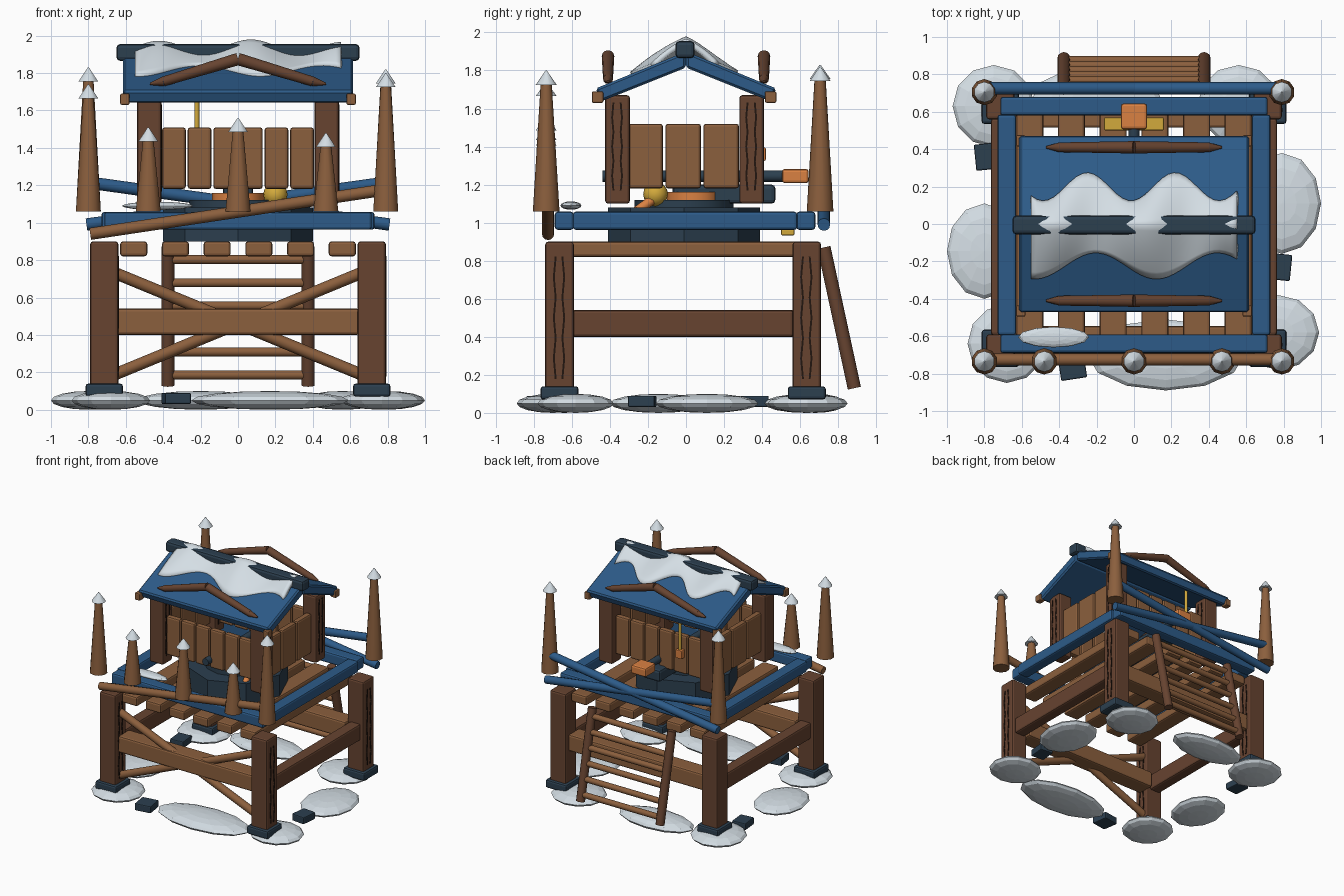
import bpy, bmesh, math
from mathutils import Vector

cube = bpy.data.objects.get("Cube")
if cube:
    bpy.data.objects.remove(cube, do_unlink=True)


def material(name, r, g, b):
    m = bpy.data.materials.new(name)
    m.use_nodes = True
    m.diffuse_color = (r, g, b, 1)
    m.node_tree.nodes["Principled BSDF"].inputs["Base Color"].default_value = (r, g, b, 1)
    return m


WOOD = material("wood", .26, .115, .047)
DARK = material("dark_wood", .135, .057, .03)
BLUE = material("blue_paint", .026, .105, .25)
SLATE = material("slate", .025, .05, .078)
SNOW = material("snow", .66, .73, .78)
ORANGE = material("orange", .7, .22, .055)
GOLD = material("gold", .65, .4, .045)
CRACK = material("crack", .016, .008, .005)


def finish(bm, name, mat, loc=(0, 0, 0), smooth=False):
    me = bpy.data.meshes.new(name)
    bmesh.ops.recalc_face_normals(bm, faces=bm.faces)
    bm.to_mesh(me)
    bm.free()
    me.materials.append(mat)
    for p in me.polygons:
        p.use_smooth = smooth
    ob = bpy.data.objects.new(name, me)
    ob.location = loc
    bpy.context.scene.collection.objects.link(ob)
    return ob


def box(name, loc, size, mat, bevel=.015, rot=(0, 0, 0)):
    bm = bmesh.new()
    bmesh.ops.create_cube(bm, size=1)
    bmesh.ops.scale(bm, vec=size, verts=bm.verts)
    ob = finish(bm, name, mat, loc)
    ob.rotation_euler = rot
    if bevel:
        mod = ob.modifiers.new("bevel", 'BEVEL')
        mod.width = bevel
        mod.segments = 2
    return ob


def rod(name, a, b, r, mat, r2=None, sides=12):
    a, b = Vector(a), Vector(b)
    bm = bmesh.new()
    bmesh.ops.create_cone(bm, cap_ends=True, segments=sides, radius1=r,
                          radius2=r if r2 is None else r2, depth=(b - a).length)
    ob = finish(bm, name, mat, (a + b) / 2)
    for p in ob.data.polygons:
        p.use_smooth = len(p.vertices) == 4
    ob.rotation_euler = (b - a).to_track_quat('Z', 'Y').to_euler()
    return ob


def blob(name, loc, size, mat, sides=12, smooth=False):
    bm = bmesh.new()
    bmesh.ops.create_uvsphere(bm, u_segments=sides, v_segments=8, radius=1)
    bmesh.ops.scale(bm, vec=size, verts=bm.verts)
    return finish(bm, name, mat, loc, smooth)


def cracks(name, x, y, z, height):
    # jagged splits on the outer face of a post
    for k, dy in enumerate((-.025, .02)):
        n = 6
        for i in range(n):
            tilt = .09 * (-1) ** (i + k)
            box(name, (x, y + dy, z + (i + .5 - n / 2) * height / n),
                (.006, .01, height / n * 1.05), CRACK, 0, (tilt, 0, 0))


# Snow patches and stones on the ground
patches = [(-.75, .63, .22, .22), (.56, .64, .22, .21), (.79, .11, .21, .27),
           (-.8, -.145, .2, .255), (.77, -.58, .22, .2), (-.68, -.64, .21, .21),
           (.17, -.7, .42, .19), (-.2, .68, .34, .16)]
for x, y, rx, ry in patches:
    blob("ground_snow", (x, y, .05), (rx, ry, .05), SNOW)
for x, y, a in ((-.79, .36, .1), (.78, -.23, -.1), (-.33, -.76, .15)):
    box("ground_stone", (x, y, .06), (.12 if y > -.5 else .14, .14, .06), SLATE, .008, (0, 0, a))

# Legs, feet and lower beams
for x in (-.715, .715):
    for y in (-.665, .635):
        box("leg", (x, y, .49), (.15, .15, .82), DARK)
        box("foot", (x, y, .105), (.2, .2, .07), SLATE)
        cracks("leg_crack", x + .076, y, .5, .64)
    box("side_beam", (x, -.015, .47), (.1, 1.16, .14), DARK)
for y in (-.62, .59):
    box("cross_beam", (0, y, .47), (1.3, .15, .14), WOOD)
for s in (-1, 1):
    rod("front_brace", (-.68 * s, -.655, .74), (.68 * s, -.655, .18), .032, WOOD)

# Deck planks
for i in range(6):
    box("deck_plank", ((i - 2.5) * .223, -.01, .86), (.145, 1.32, .08), WOOD)

# Ladder
top, foot = Vector((0, .725, .87)), Vector((0, .885, .13))
for x in (-.375, .375):
    side = Vector((x, 0, 0))
    rod("ladder_rail", foot + side, top + side, .035, DARK)
for i in range(6):
    p = foot.lerp(top, (i + .45) / 6)
    rod("ladder_rung", p + Vector((-.37, 0, 0)), p + Vector((.37, 0, 0)), .024, WOOD)

# Painted deck frame and crossed rails
for y in (-.64, .63):
    box("frame_beam", (0, y, 1.01), (1.43, .1, .095), BLUE)
for s in (-1, 1):
    box("frame_side", (.68 * s, -.005, 1.01), (.1, 1.18, .095), BLUE)
    rod("back_rail", (-.8 * s, .725, 1.215), (.81 * s, .725, .99), .033, BLUE)
rod("front_rail", (-.79, -.725, .94), (.81, -.725, 1.18), .032, WOOD)
blob("rail_snow", (-.43, -.605, 1.09), (.19, .055, .022), SNOW)

# Sharpened stakes with snow caps
for x, y, tip in ((-.8, -.735, 1.74), (-.8, .705, 1.83), (.79, -.735, 1.8), (.79, .705, 1.82),
                  (-.48, -.735, 1.51), (0, -.735, 1.56), (.47, -.735, 1.48)):
    rod("stake", (x, y, 1.06), (x, y, tip - .05), .07, WOOD, .028, 10)
    rod("stake_cap", (x, y, tip - .075), (x, y, tip), .055, SNOW, .003, 10)

# Cabin posts and plank walls
for x in (-.475, .475):
    for y in (-.36, .345):
        box("cabin_post", (x, y, 1.385), (.13, .13, .57), DARK)
        cracks("cabin_post_crack", x + .066, y, 1.4, .46)
    for i in range(3):
        box("side_wall_plank", (x, -.015 + (i - 1) * .2, 1.35), (.05, .188, .34), WOOD)
for y in (-.365, .35):
    for i in range(6):
        box("wall_plank", ((i - 2.5) * .137, y, 1.345), (.127, .05, .33), WOOD)

# Roof slabs, eave ends, ridge and chevron trims
RIDGE_Z, SLOPE = 1.9, .41
angle = math.atan(SLOPE)
for s in (-1, 1):
    bm = bmesh.new()
    profile = [(0, RIDGE_Z), (.475 * s, RIDGE_Z - .475 * SLOPE),
               (.445 * s, RIDGE_Z - .445 * SLOPE - .08), (0, RIDGE_Z - .085)]
    face = bm.faces.new([bm.verts.new((-.615, y, z)) for y, z in profile])
    ext = bmesh.ops.extrude_face_region(bm, geom=[face])
    bmesh.ops.translate(bm, vec=(1.23, 0, 0),
                        verts=[v for v in ext["geom"] if isinstance(v, bmesh.types.BMVert)])
    roof = finish(bm, "roof_slab", BLUE)
    mod = roof.modifiers.new("bevel", 'BEVEL')
    mod.width = .012
    for x in (-.605, .605):
        box("eave_end", (x, .455 * s - .01, 1.66), (.05, .06, .06), WOOD, .008)
    for e in (-1, 1):
        rod("roof_chevron", (0, .41 * s, 1.875), (.4 * e, .41 * s, 1.755), .033, DARK, .026)
        rod("roof_chevron_tip", (.4 * e, .41 * s, 1.755), (.47 * e, .41 * s, 1.742), .026, DARK, .006)
box("roof_ridge", (0, -.005, 1.91), (1.3, .1, .09), SLATE, .02)

# Wavy snow sheet draped over the ridge
bm = bmesh.new()
NX, NV = 36, 16
grid = []
for i in range(NX + 1):
    x = -.55 + 1.1 * i / NX
    front = .225 + .07 * math.cos(math.tau * (x - .12) / .65)
    back = .2 + .075 * math.cos(math.tau * (x - .22) / .47)
    crest = 1.95 + .03 * math.cos(math.tau * (x - .07) / .5) - .04 * x * x
    row = []
    for j in range(NV + 1):
        v = 2 * j / NV - 1
        y = v * (front if v < 0 else back)
        z = RIDGE_Z + .012 - SLOPE * abs(y) + (crest - RIDGE_Z - .012) * (1 - v * v)
        row.append(bm.verts.new((x, y, z)))
    grid.append(row)
for i in range(NX):
    for j in range(NV):
        bm.faces.new((grid[i][j], grid[i + 1][j], grid[i + 1][j + 1], grid[i][j + 1]))
sheet = finish(bm, "roof_snow", SNOW, smooth=True)
mod = sheet.modifiers.new("solid", 'SOLIDIFY')
mod.thickness = .03
mod.offset = -1

# Swivelling machine inside the cabin
base = rod("machine_base", (0, -.01, .9), (0, -.01, 1.08), .4, SLATE, sides=8)
base.data.shade_flat()
rod("machine_turntable", (0, -.01, 1.08), (0, -.01, 1.12), .26, SLATE)
rod("machine_ring", (0, .04, 1.1), (0, .04, 1.16), .14, ORANGE)
box("machine_body", (0, .2, 1.15), (.16, .54, .1), SLATE, .02)
rod("machine_arm", (0, -.44, 1.245), (0, .52, 1.245), .03, SLATE)
box("arm_head", (0, .575, 1.245), (.14, .14, .075), ORANGE)
box("machine_step", (0, .535, .95), (.32, .07, .035), GOLD, .008)
blob("machine_ball", (.2, -.16, 1.15), (.065, .065, .065), GOLD, 16, True)
rod("machine_lever", (.25, -.26, 1.06), (.22, -.15, 1.14), .025, ORANGE)

# Hanging lantern
rod("lantern_cord", (-.22, .395, 1.38), (-.22, .395, 1.68), .013, GOLD, sides=8)
box("lantern", (-.22, .395, 1.36), (.06, .05, .07), ORANGE, .008)
